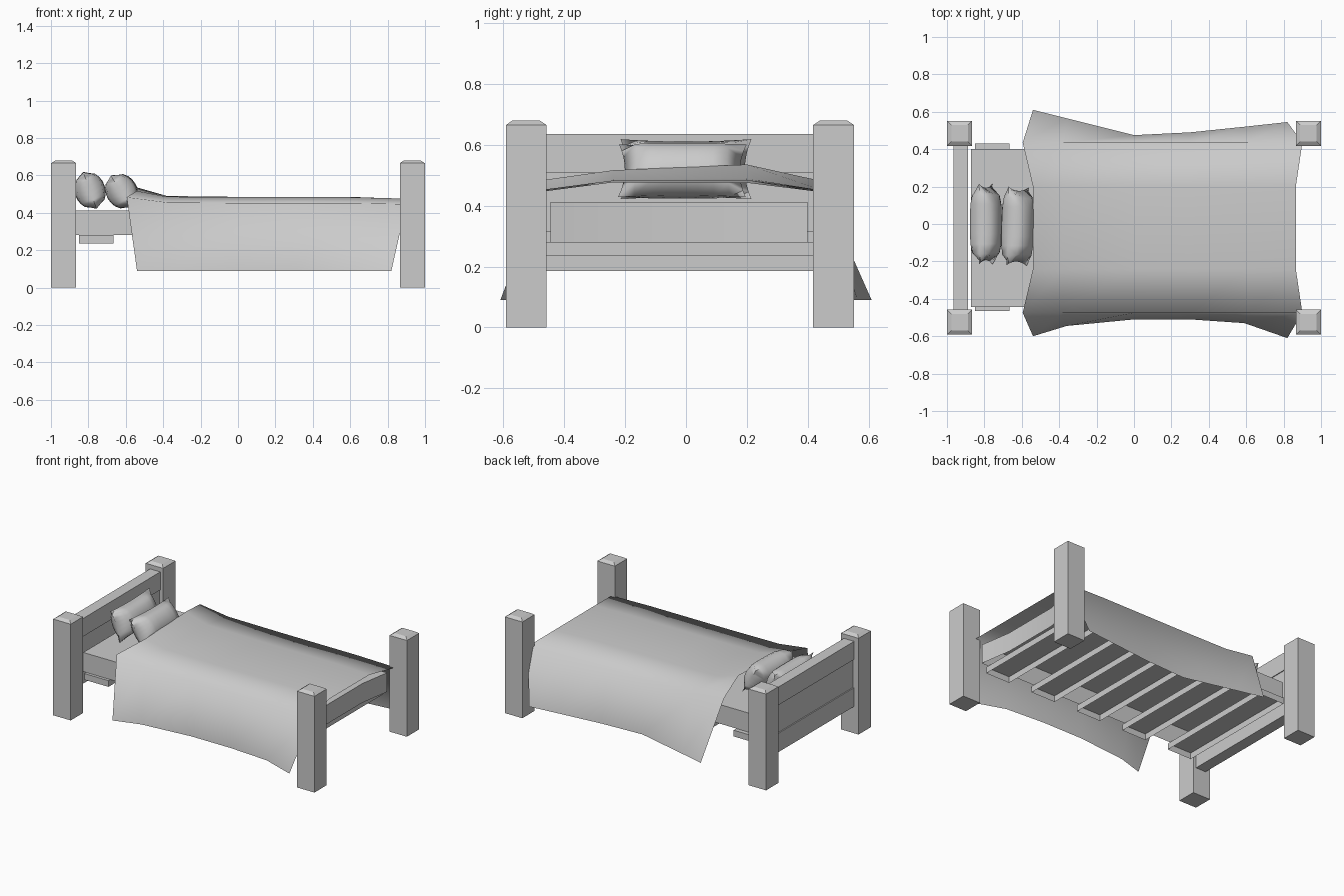
import bpy, bmesh, math
from mathutils import Matrix, Vector

if "Cube" in bpy.data.objects:
    bpy.data.objects.remove(bpy.data.objects["Cube"])

YC = -0.02  # frame centre line


def finish(name, bm, smooth=None):
    bmesh.ops.recalc_face_normals(bm, faces=bm.faces)
    me = bpy.data.meshes.new(name)
    bm.to_mesh(me)
    bm.free()
    ob = bpy.data.objects.new(name, me)
    bpy.context.collection.objects.link(ob)
    if smooth:
        bpy.ops.object.select_all(action='DESELECT')
        ob.select_set(True)
        bpy.context.view_layer.objects.active = ob
        bpy.ops.object.shade_smooth_by_angle(angle=math.radians(smooth))
    return ob


def box(name, x0, x1, y0, y1, z0, z1, open_bottom=False):
    bm = bmesh.new()
    m = Matrix.Translation(((x0 + x1) / 2, (y0 + y1) / 2, (z0 + z1) / 2)) \
        @ Matrix.Diagonal((x1 - x0, y1 - y0, z1 - z0, 1))
    bmesh.ops.create_cube(bm, size=1, matrix=m)
    bm.normal_update()
    if open_bottom:
        low = [f for f in bm.faces if f.normal.z < -0.9]
        bmesh.ops.delete(bm, geom=low, context='FACES_ONLY')
    return finish(name, bm)


def post(name, cx, cy):
    # square post with a chamfered cap
    bm = bmesh.new()
    rings = []
    for h, z in ((0.067, 0), (0.067, 0.665), (0.045, 0.68)):
        rings.append([bm.verts.new((cx + sx * h, cy + sy * h, z))
                      for sx, sy in ((-1, -1), (1, -1), (1, 1), (-1, 1))])
    for a, b in zip(rings, rings[1:]):
        for i in range(4):
            j = (i + 1) % 4
            bm.faces.new((a[i], a[j], b[j], b[i]))
    bm.faces.new(rings[0])
    bm.faces.new(rings[-1])
    finish(name, bm)


for xn, sx in (("head", -1), ("foot", 1)):
    for yn, sy in (("front", -1), ("back", 1)):
        post(f"{xn}_{yn}_post", sx * 0.932, YC + sy * 0.505)

# headboard planks
for i, (z0, z1, x0, x1) in enumerate(((0.185, 0.315, -0.965, -0.887),
                                      (0.315, 0.51, -0.957, -0.893),
                                      (0.51, 0.635, -0.965, -0.887))):
    box(f"headboard_plank_{i}", x0, x1, -0.47, 0.43, z0, z1)

# slats under the mattress, open below
for i in range(5):
    x = -0.85 + i * 0.368
    box(f"slat_{i}", x, x + 0.185, -0.465, 0.43, 0.237, 0.28, True)

# mattress, open below, foot end bowed slightly inwards
bm = bmesh.new()
outline = ((-0.872, -0.445), (0.86, -0.445), (0.825, -0.22), (0.825, 0.18), (0.86, 0.4), (-0.872, 0.4))
low = [bm.verts.new((x, y, 0.28)) for x, y in outline]
top = [bm.verts.new((x, y, 0.412)) for x, y in outline]
for i in range(6):
    j = (i + 1) % 6
    bm.faces.new((low[i], low[j], top[j], top[i]))
bm.faces.new(top)
finish("mattress", bm, 40)


def pillow(name, centre, tilt, w, h, t, yaw=0):
    # cushion with puffed faces, pinched sides and pointed corners
    bm = bmesh.new()
    n = 8
    m = Matrix.Translation(centre) @ Matrix.Rotation(yaw, 4, 'Z') @ Matrix.Rotation(-tilt, 4, 'Y')
    sides = []
    for s in (-1, 1):
        grid = []
        for i in range(n + 1):
            u = -1 + 2 * i / n
            row = []
            for j in range(n + 1):
                v = -1 + 2 * j / n
                puff = ((1 - u ** 4) * (1 - v * v)) ** 0.5
                y = u * w / 2 * (1 - 0.1 * (1 - v * v) * u * u)
                z = v * h / 2 * (1 - 0.08 * (1 - u * u) * v * v)
                row.append(bm.verts.new(m @ Vector((s * t / 2 * puff, y, z))))
            grid.append(row)
        sides.append(grid)
    for g in sides:
        for i in range(n):
            for j in range(n):
                bm.faces.new((g[i][j], g[i + 1][j], g[i + 1][j + 1], g[i][j + 1]))
    bmesh.ops.remove_doubles(bm, verts=bm.verts[:], dist=0.0005)
    finish(name, bm, 80)


pillow("back_pillow", (-0.792, 0, 0.52), math.radians(20), 0.43, 0.21, 0.165)
pillow("front_pillow", (-0.622, -0.012, 0.515), math.radians(32), 0.42, 0.205, 0.165, -0.03)

# blanket: one row per station = (top x, edge x, hem x, front hem y, back hem y, lift)
stations = ((-0.54, -0.595, -0.54, -0.60, 0.61, 0.042),
            (-0.38, -0.38, -0.36, -0.545, 0.565, 0.004),
            (0.0, 0.0, 0.0, -0.51, 0.475, 0),
            (0.3, 0.3, 0.3, -0.51, 0.49, 0),
            (0.6, 0.61, 0.59, -0.53, 0.52, 0),
            (0.865, 0.90, 0.82, -0.61, 0.545, -0.008))
bm = bmesh.new()
rows = []
for xt, xe, xh, yf, yb, lift in stations:
    pts = ((xh, yf, 0.09), (xe, -0.475, 0.452 + lift * 0.75),
           (xt, -0.24, 0.483 + lift * 0.8), (xt, 0.2, 0.485 + lift * 1.2),
           (xe, 0.435, 0.452 + lift * 0.75), (xh, yb, 0.09))
    rows.append([bm.verts.new(p) for p in pts])
for a, b in zip(rows, rows[1:]):
    for j in range(len(a) - 1):
        bm.faces.new((a[j], b[j], b[j + 1], a[j + 1]))
finish("blanket", bm, 85)
